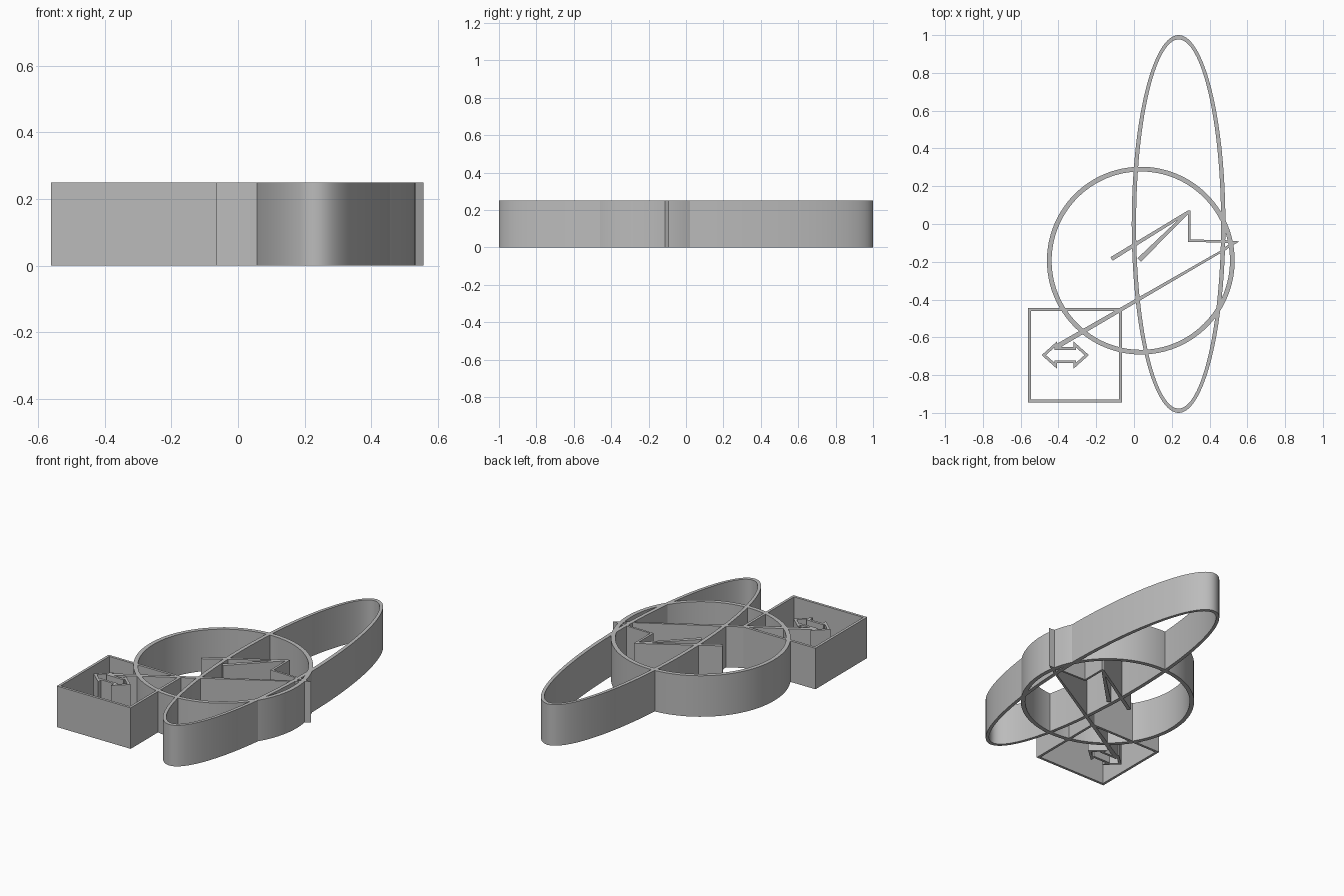
import bpy, bmesh, math
from mathutils import Vector

if "Cube" in bpy.data.objects:
    bpy.data.objects.remove(bpy.data.objects["Cube"])

HEIGHT = 0.25
grey = bpy.data.materials.new("plain grey")
grey.use_nodes = True
colour = (0.5, 0.5, 0.5, 1)
grey.diffuse_color = colour
grey.node_tree.nodes["Principled BSDF"].inputs["Base Color"].default_value = colour


def finish(name, bm, smooth=False):
    bmesh.ops.recalc_face_normals(bm, faces=bm.faces)
    mesh = bpy.data.meshes.new(name)
    bm.to_mesh(mesh)
    bm.free()
    mesh.materials.append(grey)
    obj = bpy.data.objects.new(name, mesh)
    bpy.context.collection.objects.link(obj)
    if smooth:
        bpy.ops.object.select_all(action="DESELECT")
        obj.select_set(True)
        bpy.context.view_layer.objects.active = obj
        bpy.ops.object.shade_smooth_by_angle(angle=math.radians(30))
    return obj


def tube(name, outer, inner, smooth=False):
    """Upright wall between two matching closed outlines."""
    bm = bmesh.new()
    rings = [[bm.verts.new((x, y, z)) for x, y in loop]
             for loop, z in ((outer, 0), (outer, HEIGHT), (inner, HEIGHT), (inner, 0))]
    n = len(outer)
    for k in range(4):
        a, b = rings[k], rings[(k + 1) % 4]
        for i in range(n):
            j = (i + 1) % n
            bm.faces.new((a[i], a[j], b[j], b[i]))
    return finish(name, bm, smooth)


def inset(loop, width):
    """Offset a counter-clockwise outline inward with mitred corners."""
    pts = [Vector(p) for p in loop]
    result = []
    for i, p in enumerate(pts):
        d1 = (p - pts[i - 1]).normalized()
        d2 = (pts[(i + 1) % len(pts)] - p).normalized()
        n1, n2 = Vector((-d1.y, d1.x)), Vector((-d2.y, d2.x))
        result.append(p + (n1 + n2) * width / (1 + n1.dot(n2)))
    return result


def ellipse(cx, cy, rx, ry, n=128):
    return [(cx + rx * math.cos(math.tau * i / n), cy + ry * math.sin(math.tau * i / n))
            for i in range(n)]


def slab(name, outline):
    """Solid upright wall from a plan outline."""
    bm = bmesh.new()
    face = bm.faces.new([bm.verts.new((x, y, 0)) for x, y in outline])
    top = bmesh.ops.extrude_face_region(bm, geom=[face])["geom"]
    bmesh.ops.translate(bm, vec=(0, 0, HEIGHT),
                        verts=[v for v in top if isinstance(v, bmesh.types.BMVert)])
    return finish(name, bm)


def wall(name, a, b, width_a, width_b):
    """Straight wall, tapering from one width to another."""
    a, b = Vector(a), Vector(b)
    d = (b - a).normalized()
    side = Vector((-d.y, d.x)) / 2
    slab(name, [a + side * width_a, a - side * width_a, b - side * width_b, b + side * width_b])


# Round and oval rings
tube("round_ring", ellipse(0.036, -0.194, 0.497, 0.497), ellipse(0.036, -0.194, 0.472, 0.472), True)
tube("oval_ring", ellipse(0.236, 0, 0.248, 1.0), ellipse(0.236, 0, 0.225, 0.977), True)

# Square frame
square = [(-0.562, -0.944), (-0.063, -0.944), (-0.063, -0.445), (-0.562, -0.445)]
tube("square_frame", square, inset(square, 0.016))

# Double-headed arrow, built from one quarter
cx, cy = -0.364, -0.694
quarter = [(0.125, 0), (0.043, 0.073), (0.043, 0.043)]
half = quarter + [(-x, y) for x, y in reversed(quarter)]
arrow = half + [(-x, -y) for x, y in half[1:-1]]
arrow = [(cx + x, cy + y) for x, y in arrow]
tube("double_arrow", arrow, inset(arrow, 0.015))

# Zigzag bolt walls
wall("bolt_upper_wall", (-0.119, -0.185), (0.29, 0.066), 0.022, 0.014)
wall("bolt_inner_wall", (0.028, -0.19), (0.29, 0.066), 0.026, 0.014)
wall("bolt_upright_wall", (0.292, 0.072), (0.292, -0.094), 0.014, 0.014)
wall("bolt_step_wall", (0.288, -0.088), (0.51, -0.093), 0.013, 0.013)
slab("bolt_tip", [(0.46, -0.086), (0.558, -0.092), (0.47, -0.146), (0.47, -0.13), (0.515, -0.1), (0.46, -0.1)])
wall("bolt_long_wall", (-0.41, -0.65), (0.49, -0.129), 0.026, 0.011)
